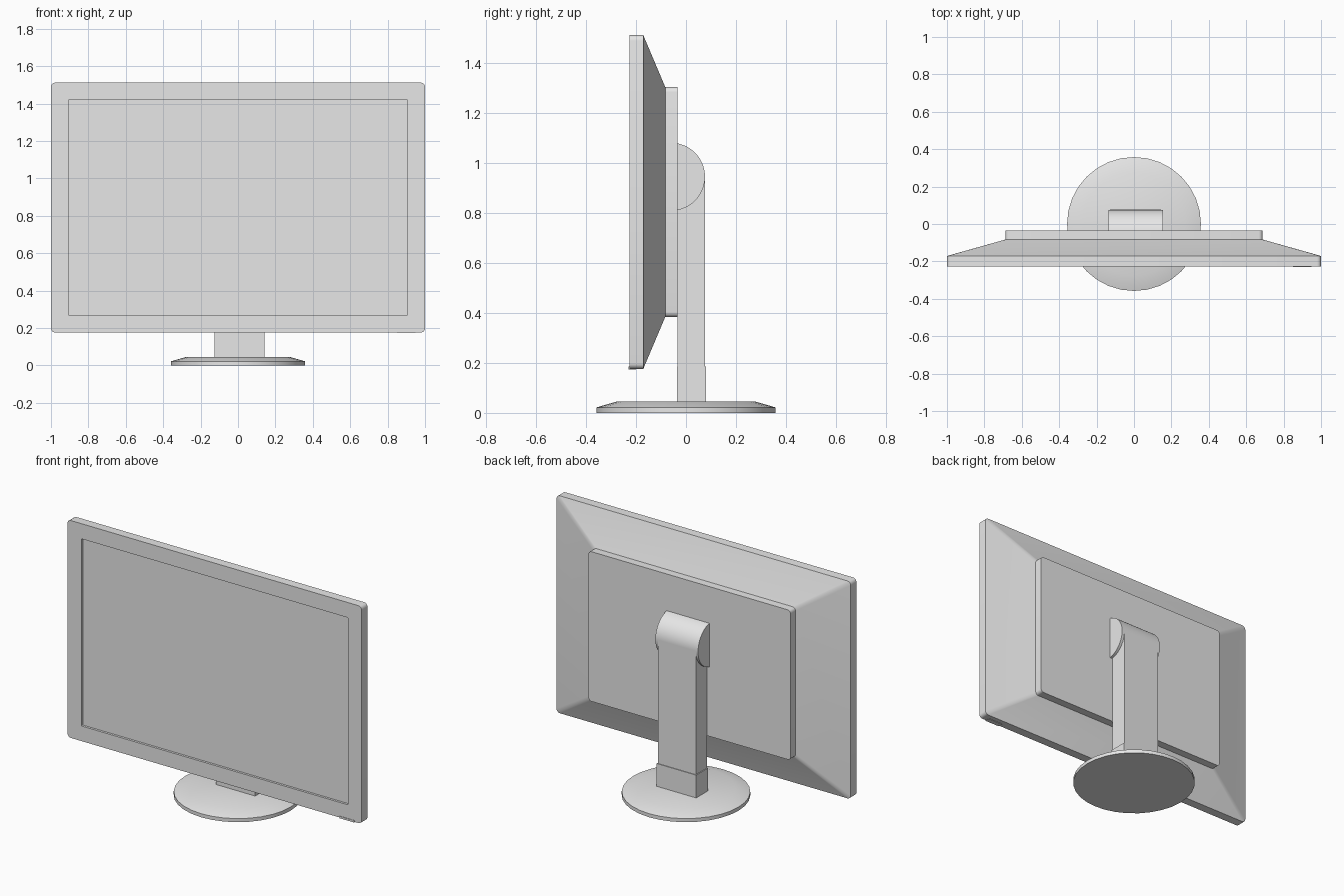
import bpy, bmesh
from math import pi, sin, cos, radians

cube = bpy.data.objects.get("Cube")
if cube:
    bpy.data.objects.remove(cube, do_unlink=True)

GREY = 0.8
mat = bpy.data.materials.new("light grey plastic")
mat.use_nodes = True
mat.diffuse_color = (GREY, GREY, GREY, 1)
mat.node_tree.nodes["Principled BSDF"].inputs["Base Color"].default_value = (GREY, GREY, GREY, 1)


def loft(name, rings):
    """Skin a closed, capped solid through rings with equal point counts."""
    bm = bmesh.new()
    loops = [[bm.verts.new(p) for p in ring] for ring in rings]
    n = len(loops[0])
    for a, b in zip(loops, loops[1:]):
        for i in range(n):
            j = (i + 1) % n
            bm.faces.new((a[i], a[j], b[j], b[i]))
    bm.faces.new(loops[0])
    bm.faces.new(loops[-1])
    bmesh.ops.recalc_face_normals(bm, faces=bm.faces)
    mesh = bpy.data.meshes.new(name)
    bm.to_mesh(mesh)
    bm.free()
    mesh.materials.append(mat)
    ob = bpy.data.objects.new(name, mesh)
    bpy.context.collection.objects.link(ob)
    bpy.ops.object.select_all(action="DESELECT")
    ob.select_set(True)
    bpy.context.view_layer.objects.active = ob
    bpy.ops.object.shade_smooth_by_angle(angle=radians(30))
    return ob


def rounded_rect(half_w, half_h, radius, y, mid_z=0.844, steps=5):
    """Upright rounded rectangle facing along y."""
    ring = []
    for k, (sx, sz) in enumerate([(1, 1), (-1, 1), (-1, -1), (1, -1)]):
        for i in range(steps):
            a = (k + i / (steps - 1)) * pi / 2
            ring.append((sx * (half_w - radius) + radius * cos(a), y,
                         mid_z + sz * (half_h - radius) + radius * sin(a)))
    return ring


def circle(radius, z, sides=32):
    return [(radius * cos(2 * pi * i / sides), radius * sin(2 * pi * i / sides), z)
            for i in range(sides)]


def box(name, x0, x1, y0, y1, z0, z1):
    return loft(name, [[(x0, y0, z), (x1, y0, z), (x1, y1, z), (x0, y1, z)]
                       for z in (z0, z1)])


# Display housing: rear box, sloped shell, bezel rim and recessed screen
loft("display_housing", [
    rounded_rect(0.687, 0.46, 0.02, -0.034),
    rounded_rect(0.687, 0.46, 0.02, -0.083),
    rounded_rect(1.0, 0.668, 0.022, -0.171),
    rounded_rect(1.0, 0.668, 0.022, -0.227),
    rounded_rect(0.906, 0.575, 0.003, -0.227),
    rounded_rect(0.906, 0.575, 0.003, -0.213),
])

# Button strip under the lower bezel
box("button_strip", 0.85, 0.95, -0.23, -0.2, 0.173, 0.185)

# Hinge: half cylinder against the rear box
HINGE_Y, HINGE_Z, HINGE_R = -0.06, 0.945, 0.136
arc = [(HINGE_Y + HINGE_R * cos(a), HINGE_Z + HINGE_R * sin(a))
       for a in (radians(-79 + 158 * i / 24) for i in range(25))]
loft("hinge", [[(x, y, z) for y, z in arc] for x in (-0.135, 0.155)])

# Neck, with a slightly wider sleeve at the bottom
box("neck", -0.12, 0.138, -0.034, 0.076, 0.04, 0.945)
box("neck_sleeve", -0.125, 0.143, -0.037, 0.08, 0.04, 0.186)

# Round foot with a sloped upper edge
loft("foot", [circle(0.358, 0), circle(0.358, 0.022), circle(0.275, 0.046)])
